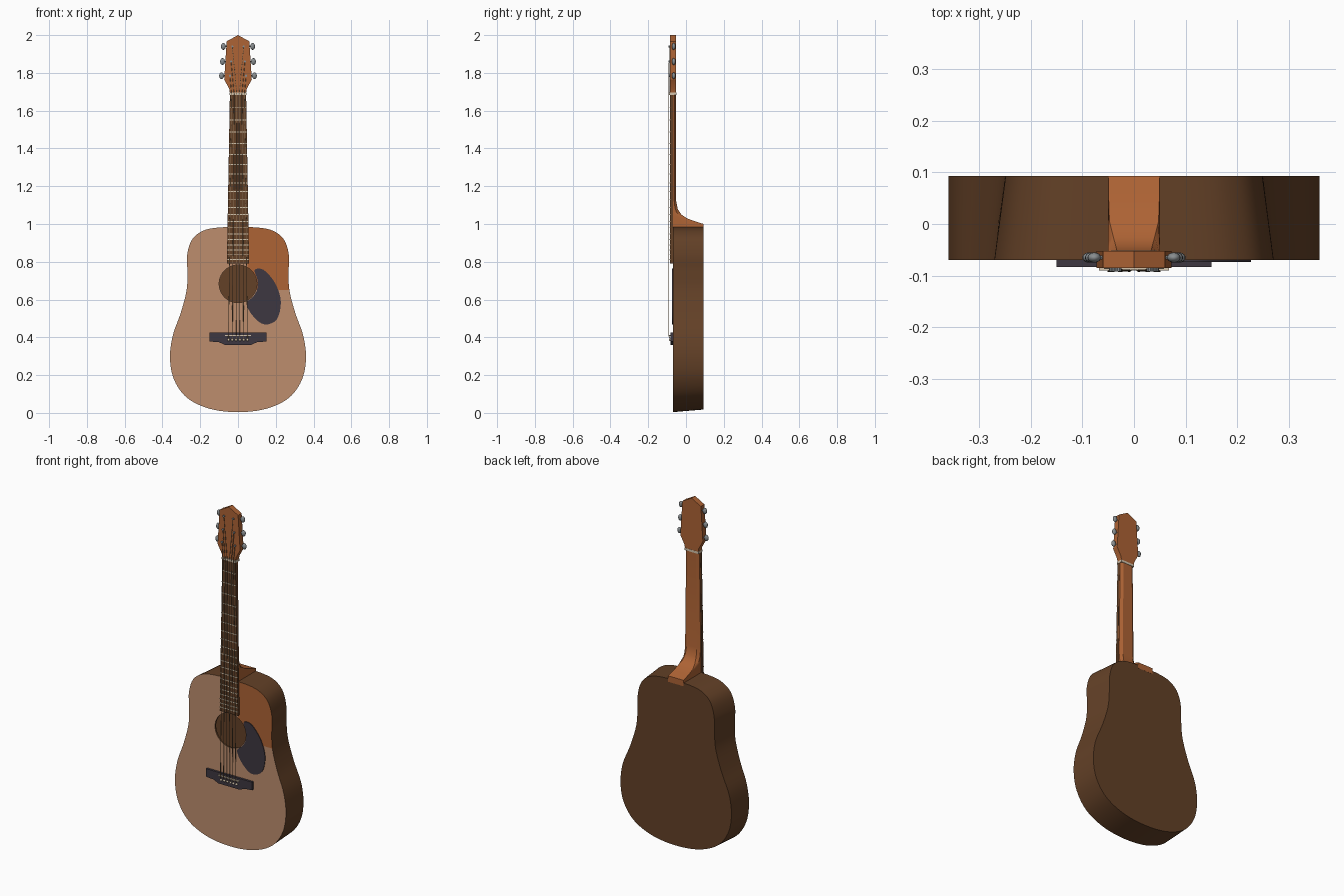
import bpy, bmesh, math
from mathutils import Vector

if "Cube" in bpy.data.objects:
    bpy.data.objects.remove(bpy.data.objects["Cube"])


def material(name, rgb):
    m = bpy.data.materials.new(name)
    m.diffuse_color = (*rgb, 1)
    m.use_nodes = True
    m.node_tree.nodes["Principled BSDF"].inputs["Base Color"].default_value = m.diffuse_color
    return m


SPRUCE = material("tan top wood", (0.51, 0.27, 0.155))
ORANGE = material("orange wood", (0.42, 0.125, 0.035))
BROWN = material("dark brown wood", (0.125, 0.052, 0.02))
BLACK = material("charcoal", (0.048, 0.039, 0.052))
STEEL = material("grey metal", (0.25, 0.27, 0.28))
CREAM = material("cream", (0.66, 0.56, 0.42))
BRONZE = material("string bronze", (0.27, 0.17, 0.09))


def finish(name, bm, mats, angle=30):
    bmesh.ops.recalc_face_normals(bm, faces=bm.faces)
    me = bpy.data.meshes.new(name)
    bm.to_mesh(me)
    bm.free()
    for m in mats:
        me.materials.append(m)
    me.shade_smooth()
    me.set_sharp_from_angle(angle=math.radians(angle))
    ob = bpy.data.objects.new(name, me)
    bpy.context.collection.objects.link(ob)
    return ob


def smooth_loop(pts, steps=6):
    """Closed Catmull-Rom curve through 2D points."""
    out, n = [], len(pts)
    for i in range(n):
        p = [Vector(pts[(i + k) % n]) for k in (-1, 0, 1, 2)]
        for s in range(steps):
            t = s / steps
            out.append(0.5 * (2 * p[1] + (p[2] - p[0]) * t
                              + (2 * p[0] - 5 * p[1] + 4 * p[2] - p[3]) * t * t
                              + (3 * p[1] - p[0] - 3 * p[2] + p[3]) * t ** 3))
    return out


def loft(name, rings, mat):
    bm = bmesh.new()
    vs = [[bm.verts.new(p) for p in r] for r in rings]
    n = len(rings[0])
    for a, b in zip(vs, vs[1:]):
        for i in range(n):
            bm.faces.new((a[i], a[(i + 1) % n], b[(i + 1) % n], b[i]))
    bm.faces.new(vs[0])
    bm.faces.new(vs[-1])
    return finish(name, bm, [mat])


def plate(name, pts, y0, y1, mat):
    return loft(name, [[(x, y, z) for x, z in pts] for y in (y0, y1)], mat)


def box(name, w, z0, z1, y0, y1, mat):
    return plate(name, [(-w, z0), (w, z0), (w, z1), (-w, z1)], y0, y1, mat)


def rod(name, a, b, r, mat, n=8):
    a, b = Vector(a), Vector(b)
    q = (b - a).to_track_quat('Z', 'Y')
    ring = [q @ Vector((r * math.cos(k * math.tau / n), r * math.sin(k * math.tau / n), 0))
            for k in range(n)]
    return loft(name, [[p + v for v in ring] for p in (a, b)], mat)


def blob(name, loc, scale, mat):
    bm = bmesh.new()
    bmesh.ops.create_uvsphere(bm, u_segments=14, v_segments=8, radius=1)
    for v in bm.verts:
        v.co = Vector(loc) + Vector(v.co[i] * scale[i] for i in range(3))
    return finish(name, bm, [mat], 60)


# Body: hollow shell with a round sound hole
FRONT, BACK = -0.07, 0.093
HOLE_Z, HOLE_R = 0.683, 0.1
half = [(0.15, 0.022), (0.27, 0.08), (0.338, 0.175), (0.36, 0.29), (0.345, 0.41),
        (0.303, 0.53), (0.272, 0.65), (0.268, 0.75), (0.27, 0.83), (0.25, 0.905),
        (0.21, 0.95), (0.14, 0.977)]
outline = smooth_loop([(0, 0.004)] + half + [(0, 0.985)] + [(-x, z) for x, z in half[::-1]])

bm = bmesh.new()
front = [bm.verts.new((x, FRONT, z)) for x, z in outline]
back = []
for x, z in outline:
    narrow = 1 - 0.08 * min(max((z - 0.4) / 0.4, 0), 1)
    back.append(bm.verts.new((x * narrow, BACK, z + 0.014 * max(0, 1 - z / 0.3))))
n = len(outline)
for i in range(n):
    j = (i + 1) % n
    bm.faces.new((front[i], front[j], back[j], back[i]))
bm.faces.new(back)
rim = [[bm.verts.new((HOLE_R * math.cos(k * math.tau / 40), y,
                      HOLE_Z + HOLE_R * math.sin(k * math.tau / 40))) for k in range(40)]
       for y in (FRONT, FRONT + 0.01)]
for k in range(40):
    m = (k + 1) % 40
    bm.faces.new((rim[0][k], rim[0][m], rim[1][m], rim[1][k]))
edges = [bm.edges.get((r[i], r[(i + 1) % len(r)])) for r in (front, rim[0]) for i in range(len(r))]
bmesh.ops.triangle_fill(bm, use_beauty=True, edges=edges, normal=(0, -1, 0))


def top_faces():
    return [f for f in bm.faces if all(abs(v.co.y - FRONT) < 1e-5 for v in f.verts)]


# cut the orange panel in the upper right of the top
for co, no in (((0.05, 0, 0), (1, 0, 0)), ((0, 0, 0.65), (0, 0, 1))):
    fs = top_faces()
    geom = fs + list({e for f in fs for e in f.edges}) + list({v for f in fs for v in f.verts})
    bmesh.ops.bisect_plane(bm, geom=geom, plane_co=co, plane_no=no, dist=1e-5)
for f in top_faces():
    c = f.calc_center_median()
    f.material_index = 2 if c.x > 0.05 and c.z > 0.65 else 1
finish("body", bm, [BROWN, SPRUCE, ORANGE])

# Pickguard
guard = [(0.088, 0.755), (0.125, 0.762), (0.165, 0.73), (0.205, 0.67), (0.227, 0.585),
         (0.205, 0.495), (0.14, 0.468), (0.08, 0.512), (0.045, 0.578), (0.078, 0.613),
         (0.1, 0.65), (0.104, 0.7)]
plate("pickguard", smooth_loop(guard, 4), -0.074, -0.069, BLACK)

# Bridge, saddle and pins
side = [(0.15, 0.425), (0.15, 0.378), (0.1, 0.374), (0.07, 0.36)]
plate("bridge", side + [(-x, z) for x, z in side[::-1]], -0.083, -0.069, BLACK)
box("saddle", 0.068, 0.406, 0.413, -0.09, -0.08, CREAM)
for i in range(6):
    x = -0.05 + 0.02 * i
    blob("bridge_pin", (x, -0.084, 0.387), (0.007, 0.006, 0.007), CREAM)

# Neck with heel: front z, back z, back y, half width, back width factor
rows = [(1.69, 1.69, -0.053, 0.043, 0.65), (1.13, 1.13, -0.054, 0.05, 0.65),
        (1.09, 1.08, -0.044, 0.05, 0.7), (1.07, 1.05, -0.025, 0.05, 0.8),
        (1.06, 1.03, 0.005, 0.05, 0.95), (1.05, 1.015, 0.045, 0.05, 0.98),
        (1.04, 1.0, 0.0935, 0.05, 1), (0.975, 0.965, 0.0935, 0.05, 1)]
rings = []
for zf, zb, yb, w, c in rows:
    ym = -0.073 + (yb + 0.073) * 0.5
    zm = (zf + zb) / 2
    rings.append([(-w, -0.073, zf), (w, -0.073, zf), (w, ym, zm),
                  (w * c, yb, zb), (-w * c, yb, zb), (-w, ym, zm)])
loft("neck", rings, ORANGE)

# Fingerboard, nut and frets
NUT, SADDLE = 1.69, 0.41


def board_half(z):
    return 0.043 + 0.016 * (NUT - z) / 0.9


plate("fingerboard", [(-board_half(0.79), 0.79), (board_half(0.79), 0.79),
                      (0.043, NUT), (-0.043, NUT)], -0.085, -0.069, BROWN)
box("nut", 0.0445, 1.684, 1.697, -0.089, -0.051, CREAM)
for k in range(1, 21):
    z = NUT - (NUT - SADDLE) * (1 - 2 ** (-k / 12))
    box("fret", board_half(z), z - 0.0025, z + 0.0025, -0.0868, -0.083, CREAM)

# Headstock
side = [(0.043, 1.695), (0.046, 1.715), (0.073, 1.765), (0.06, 1.967), (0.0, 2.0)]
plate("headstock", side + [(-x, z) for x, z in side[-2::-1]], -0.085, -0.052, ORANGE)

# Tuners: post, shaft and button on both sides, then the strings
posts = [(0.042, 1.785), (0.036, 1.86), (0.03, 1.94)]
for s in (-1, 1):
    for i, (px, z) in enumerate(posts):
        edge = 0.07 - 0.005 * i
        rod("tuner_post", (s * px, -0.084, z), (s * px, -0.0925, z), 0.006, STEEL, 10)
        rod("tuner_shaft", (s * (edge - 0.01), -0.065, z), (s * (edge + 0.012), -0.065, z),
            0.004, STEEL)
        blob("tuner_button", (s * (edge + 0.017), -0.065, z), (0.013, 0.01, 0.018), STEEL)
        # string from bridge pin over the saddle and nut to the post
        k = 2.5 - i
        path = [(s * 0.02 * k, -0.085, 0.39), (s * 0.02 * k, -0.0915, SADDLE),
                (s * 0.0135 * k, -0.0905, NUT), (s * px, -0.089, z)]
        for a, b in zip(path, path[1:]):
            rod("string", a, b, 0.0018, BRONZE, 6)
